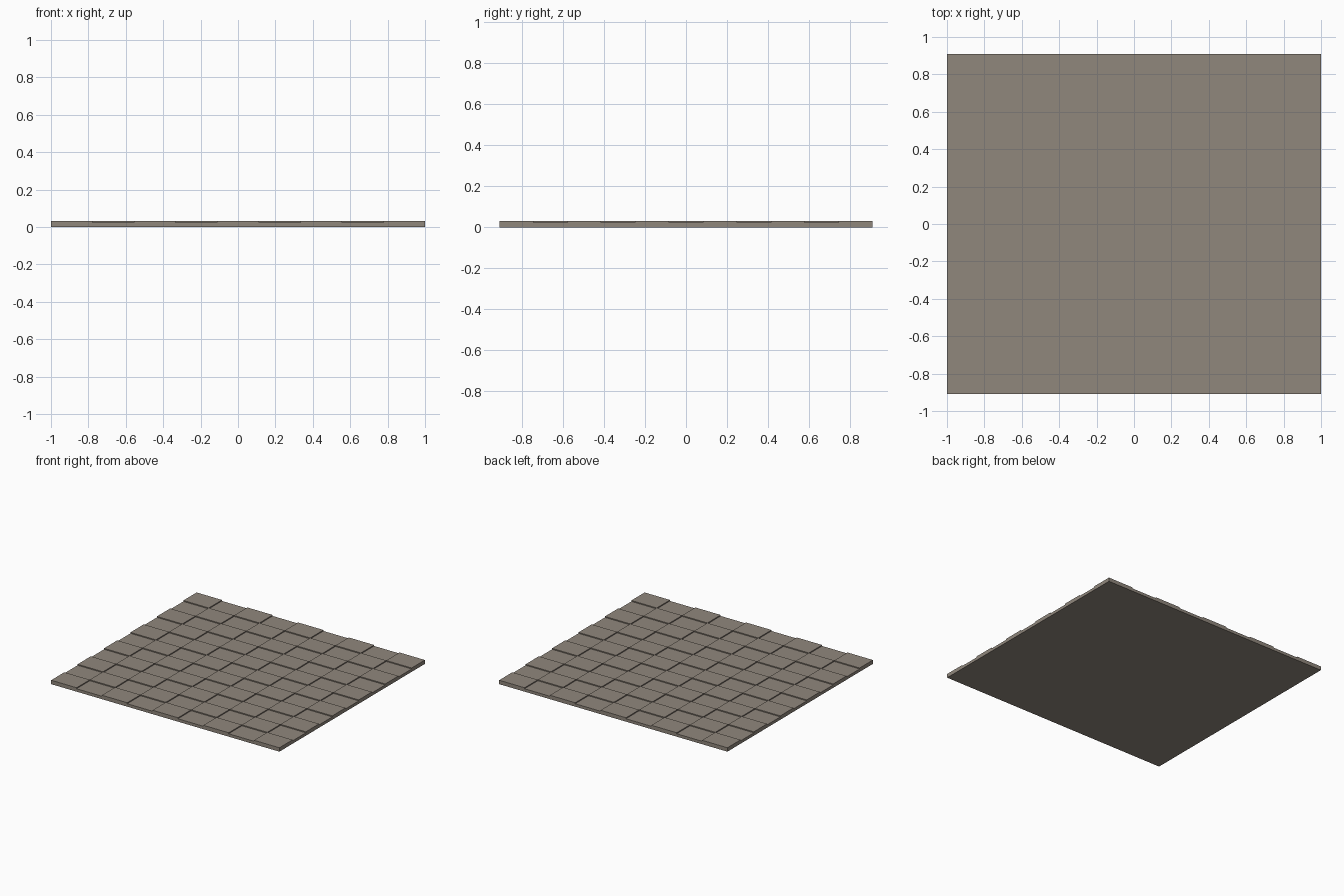
import bpy, bmesh

if "Cube" in bpy.data.objects:
    bpy.data.objects.remove(bpy.data.objects["Cube"])

NX, NY = 9, 11            # tiles across and along
W, D = 2.0, 1.82          # overall size
LOW, HIGH = 0.023, 0.031  # two alternating tile heights

stone = bpy.data.materials.new("warm_grey_stone")
stone.diffuse_color = (0.28, 0.242, 0.203, 1)
stone.use_nodes = True
stone.node_tree.nodes["Principled BSDF"].inputs["Base Color"].default_value = stone.diffuse_color


def height(i, j):
    """Checkerboard heights, corners high; ground level outside the floor."""
    if not (0 <= i < NX and 0 <= j < NY):
        return 0.0
    return HIGH if (i + j) % 2 == 0 else LOW


bm = bmesh.new()


def quad(*pts):
    bm.faces.new([bm.verts.new(p) for p in pts])


for i in range(NX):
    for j in range(NY):
        x0, x1 = -W / 2 + W * i / NX, -W / 2 + W * (i + 1) / NX
        y0, y1 = -D / 2 + D * j / NY, -D / 2 + D * (j + 1) / NY
        h = height(i, j)
        # tile top
        quad((x0, y0, h), (x1, y0, h), (x1, y1, h), (x0, y1, h))
        # walls down to each lower neighbour or to the ground
        sides = [((x0, y0), (x1, y0), 0, -1), ((x1, y0), (x1, y1), 1, 0),
                 ((x1, y1), (x0, y1), 0, 1), ((x0, y1), (x0, y0), -1, 0)]
        for a, b, di, dj in sides:
            n = height(i + di, j + dj)
            if n < h:
                quad((*a, n), (*b, n), (*b, h), (*a, h))

# underside
x, y = W / 2, D / 2
quad((-x, -y, 0), (-x, y, 0), (x, y, 0), (x, -y, 0))
bmesh.ops.remove_doubles(bm, verts=bm.verts[:], dist=1e-5)

mesh = bpy.data.meshes.new("tiled_floor")
bm.to_mesh(mesh)
bm.free()
mesh.materials.append(stone)
floor = bpy.data.objects.new("tiled_floor", mesh)
bpy.context.collection.objects.link(floor)
